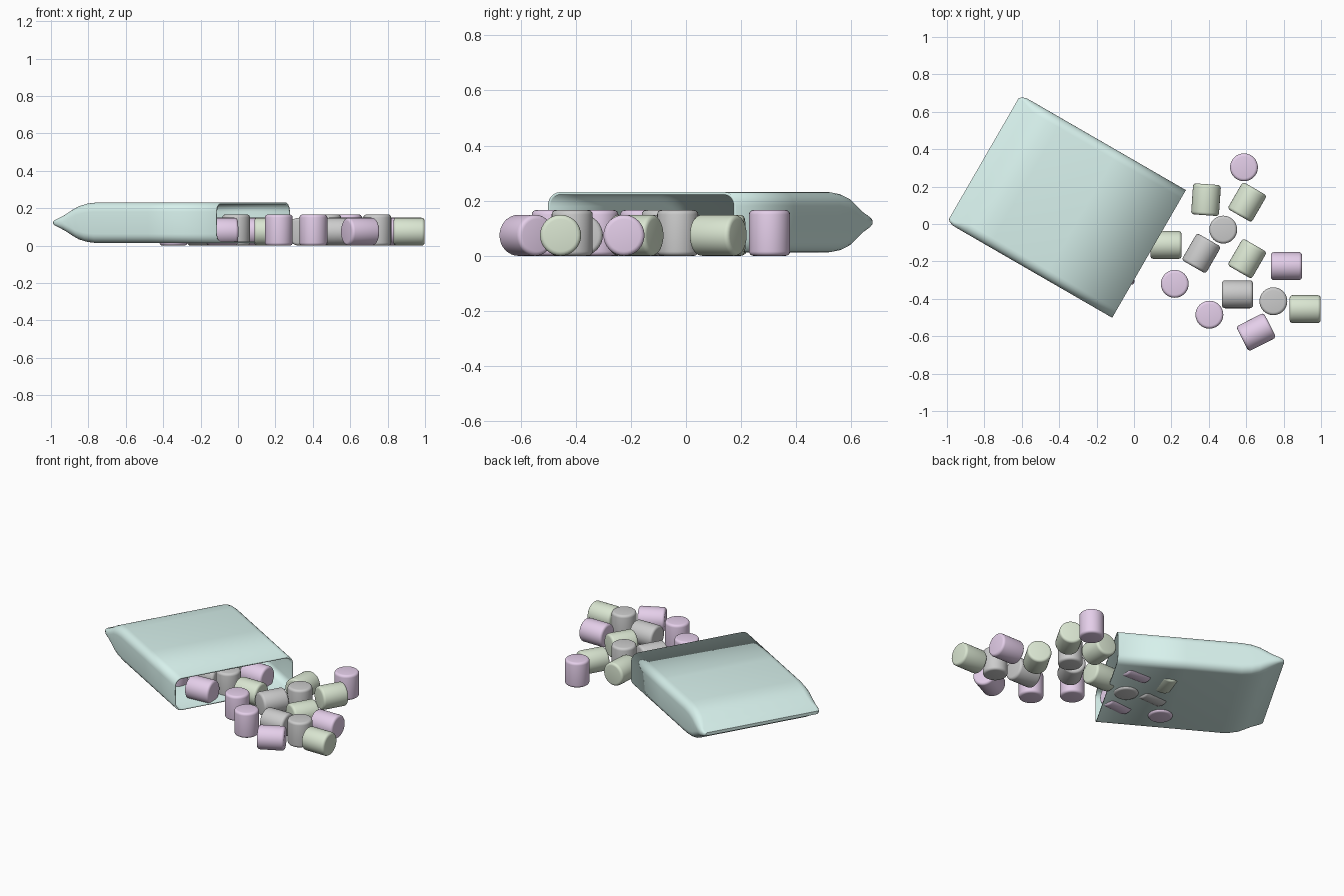
import bpy, bmesh
from math import sin, cos, pi, radians
from mathutils import Matrix

if "Cube" in bpy.data.objects:
    bpy.data.objects.remove(bpy.data.objects["Cube"])


def material(name, rgb):
    m = bpy.data.materials.new(name)
    m.diffuse_color = (*rgb, 1)
    m.use_nodes = True
    m.node_tree.nodes["Principled BSDF"].inputs["Base Color"].default_value = m.diffuse_color
    return m


MINT = material("mint", (0.68, 0.88, 0.84))
COLOURS = {
    "green": material("pale_green", (0.70, 0.79, 0.64)),
    "purple": material("lilac", (0.78, 0.62, 0.82)),
    "white": None,
}


def add_object(name, bm, mat, matrix):
    bmesh.ops.recalc_face_normals(bm, faces=bm.faces)
    mesh = bpy.data.meshes.new(name)
    bm.to_mesh(mesh)
    bm.free()
    ob = bpy.data.objects.new(name, mesh)
    bpy.context.collection.objects.link(ob)
    ob.matrix_world = matrix
    if mat:
        mesh.materials.append(mat)
    bpy.ops.object.select_all(action='DESELECT')
    ob.select_set(True)
    bpy.context.view_layer.objects.active = ob
    bpy.ops.object.shade_smooth_by_angle(angle=radians(40))
    return ob


# Bag: rounded-rectangle rings lofted from the pinched seam to the open mouth
BAG = [  # distance from seam, half width, half height
    (0.0, 0.372, 0.010), (0.012, 0.385, 0.014), (0.035, 0.393, 0.024),
    (0.07, 0.394, 0.044), (0.11, 0.394, 0.070), (0.15, 0.394, 0.090),
    (0.20, 0.394, 0.103), (0.26, 0.394, 0.109), (0.60, 0.394, 0.109),
    (1.02, 0.394, 0.109),
]


def bag_ring(bm, u, w, h, steps=6):
    r = min(0.05, h * 0.9)
    ring = []
    for k, (sy, sz) in enumerate([(1, 1), (-1, 1), (-1, -1), (1, -1)]):
        for i in range(steps + 1):
            a = (k + i / steps) * pi / 2
            ring.append(bm.verts.new((u, sy * (w - r) + r * cos(a),
                                      sz * (h - r) + r * sin(a))))
    return ring


bm = bmesh.new()
rings = [bag_ring(bm, *p) for p in BAG]
for a, b in zip(rings, rings[1:]):
    for i in range(len(a)):
        j = (i + 1) % len(a)
        bm.faces.new((a[i], a[j], b[j], b[i]))
bm.faces.new(rings[0])
place = Matrix.Translation((-0.803, 0.35, 0.122)) @ Matrix.Rotation(radians(-30), 4, 'Z')
bag = add_object("bag", bm, MINT, place)
shell = bag.modifiers.new("wall", 'SOLIDIFY')
shell.thickness = 0.01
# closed end has outward normals, so the wall grows inward
shell.offset = -1

# Marshmallows: soft-edged short cylinders, standing or lying
R, H = 0.0745, 0.166


def marshmallow(name, colour, x, y, lying=None):
    bm = bmesh.new()
    bmesh.ops.create_cone(bm, cap_ends=True, segments=32,
                          radius1=R, radius2=R, depth=H)
    rims = [e for e in bm.edges
            if abs(e.verts[0].co.z - e.verts[1].co.z) < 1e-4]
    bmesh.ops.bevel(bm, geom=rims, offset=0.016, segments=4,
                    profile=0.5, affect='EDGES')
    if lying is None:
        m = Matrix.Translation((x, y, H / 2))
    else:
        m = (Matrix.Translation((x, y, R))
             @ Matrix.Rotation(radians(lying), 4, 'Z')
             @ Matrix.Rotation(pi / 2, 4, 'Y'))
    add_object(name, bm, COLOURS[colour], m)


STANDING = [
    ("purple", 0.588, 0.303), ("white", 0.477, -0.03), ("purple", 0.218, -0.32),
    ("purple", 0.403, -0.485), ("white", 0.745, -0.413),
    # inside the bag
    ("white", -0.01, -0.086), ("purple", -0.345, -0.164),
]
LYING = [
    ("green", 0.385, 0.13, 86), ("green", 0.605, 0.117, 60),
    ("green", 0.171, -0.112, 0), ("white", 0.36, -0.157, 60),
    ("green", 0.605, -0.185, 60), ("purple", 0.815, -0.225, 0),
    ("white", 0.553, -0.376, 0), ("green", 0.915, -0.455, 0),
    ("purple", 0.653, -0.578, 27),
    # inside the bag
    ("purple", 0.065, 0.104, -2), ("green", -0.143, 0.135, 70),
    ("white", -0.187, -0.048, 2), ("purple", -0.085, -0.255, 4),
]
for n, (c, x, y) in enumerate(STANDING, 1):
    marshmallow(f"standing_marshmallow_{n}", c, x, y)
for n, (c, x, y, a) in enumerate(LYING, 1):
    marshmallow(f"lying_marshmallow_{n}", c, x, y, a)
